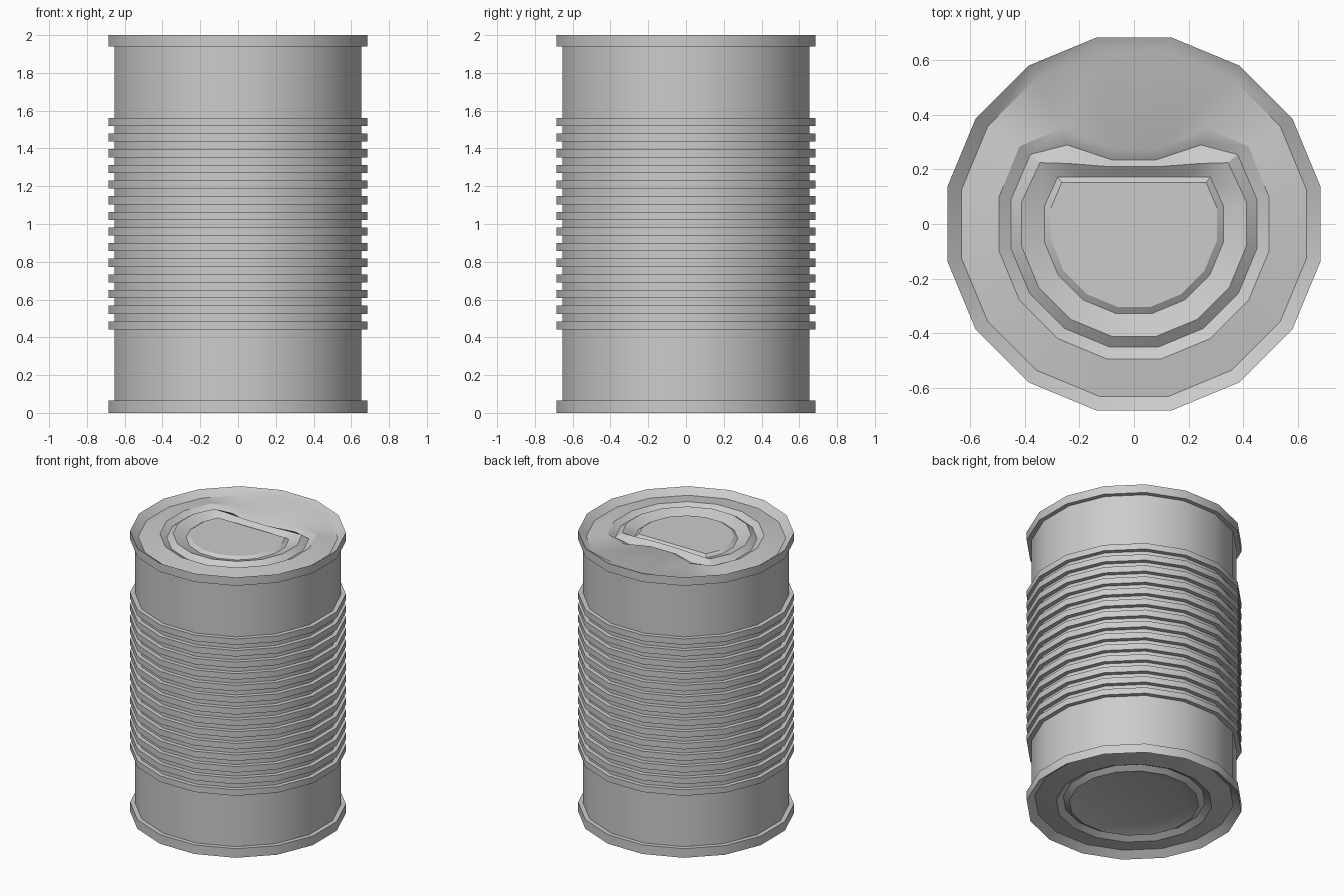
import bpy, bmesh, math

cube = bpy.data.objects.get("Cube")
if cube:
    bpy.data.objects.remove(cube, do_unlink=True)

SIDES = 16
TOP = 2.0
RIM_R, WALL_R = 0.698, 0.667

metal = bpy.data.materials.new("tin grey")
metal.use_nodes = True
colour = (0.6, 0.6, 0.6, 1)
metal.diffuse_color = colour
metal.node_tree.nodes["Principled BSDF"].inputs["Base Color"].default_value = colour


def ring(bm, radius, z, back=()):
    """One ring of the can; back moves its rear points, listed from the middle outwards."""
    verts = []
    for i in range(SIDES):
        a = math.tau * (i + 0.5) / SIDES
        x, y = radius * math.cos(a), radius * math.sin(a)
        step = int(abs(i - 3.5))
        if step < len(back):
            bx, y = back[step]
            x = math.copysign(bx, x)
        verts.append(bm.verts.new((x, y, z)))
    return verts


def loft(bm, rings):
    for lower, upper in zip(rings, rings[1:]):
        for i in range(SIDES):
            j = (i + 1) % SIDES
            bm.faces.new((lower[i], lower[j], upper[j], upper[i]))


bm = bmesh.new()
rings = []

# Recessed base with concentric steps, from the middle outwards
for r, z in [(0.335, 0.045), (0.42, 0.02), (0.46, 0.045), (0.505, 0.02), (0.645, 0.04)]:
    rings.append(ring(bm, r, z))

# Bottom rim
rings += [ring(bm, RIM_R, 0), ring(bm, RIM_R, 0.065), ring(bm, WALL_R, 0.065)]

# Ribbed wall
for k in range(14):
    z = 0.442 + k * 0.0828
    for r, h in [(WALL_R, 0), (RIM_R, 0), (RIM_R, 0.043), (WALL_R, 0.043)]:
        rings.append(ring(bm, r, z + h))

# Top rim
rings += [ring(bm, WALL_R, TOP - 0.06), ring(bm, RIM_R, TOP - 0.06), ring(bm, RIM_R, TOP)]

# Lid edge, softened at the back where the dent meets the rim
edge = ring(bm, 0.645, TOP - 0.04)
for v in edge:
    if v.co.y > 0.6:
        v.co.z = TOP - 0.015
rings.append(edge)

# Pressed grooves of the lid, flattened at the back
rings += [
    ring(bm, 0.505, TOP - 0.02, [(0.085, 0.277), (0.265, 0.35), (0.42, 0.285)]),
    ring(bm, 0.46, TOP - 0.045, [(0.08, 0.235), (0.245, 0.29), (0.38, 0.255)]),
    ring(bm, 0.42, TOP - 0.015, [(0.085, 0.21), (0.24, 0.222), (0.345, 0.225)]),
    ring(bm, 0.335, TOP - 0.045, [(0.07, 0.172), (0.2, 0.172), (0.28, 0.172)]),
    ring(bm, 0.31, TOP - 0.028, [(0.07, 0.152), (0.18, 0.152), (0.265, 0.152)]),
]

loft(bm, rings)
bm.faces.new(list(reversed(rings[0])))
bm.faces.new(rings[-1])
bmesh.ops.recalc_face_normals(bm, faces=bm.faces[:])

mesh = bpy.data.meshes.new("can")
bm.to_mesh(mesh)
bm.free()
mesh.materials.append(metal)
can = bpy.data.objects.new("can", mesh)
bpy.context.collection.objects.link(can)

# Smooth wall with crisp ledges
bpy.ops.object.select_all(action="DESELECT")
can.select_set(True)
bpy.context.view_layer.objects.active = can
bpy.ops.object.shade_smooth_by_angle(angle=math.radians(30))
